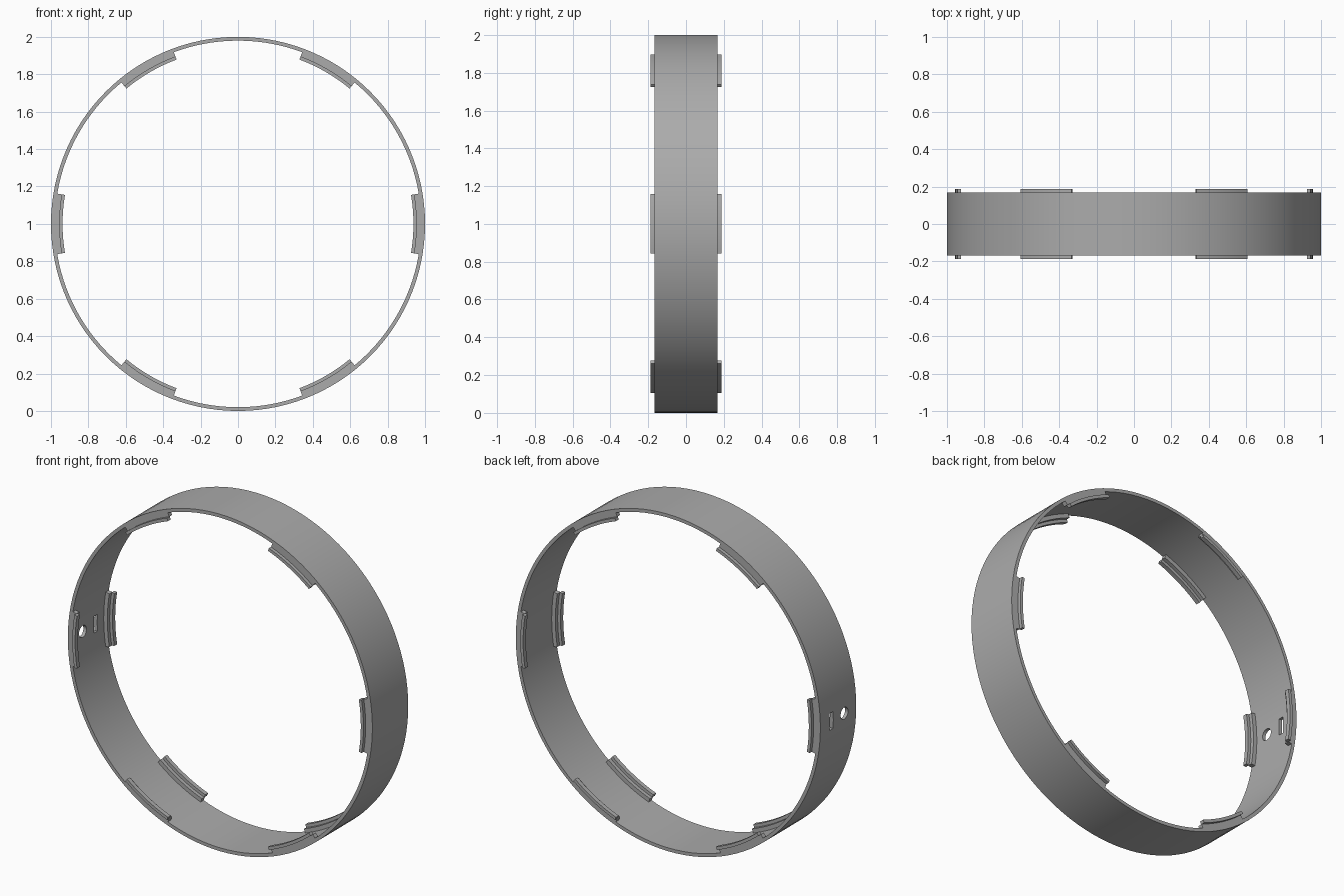
import bpy, bmesh, math
from mathutils import Matrix

if "Cube" in bpy.data.objects:
    bpy.data.objects.remove(bpy.data.objects["Cube"], do_unlink=True)

HALF = 0.168          # half depth of the band
CENTRE = 1.0          # height of the ring axis

grey = bpy.data.materials.new("grey metal")
grey.use_nodes = True
grey.diffuse_color = (0.41, 0.41, 0.41, 1)
grey.node_tree.nodes["Principled BSDF"].inputs["Base Color"].default_value = (0.41, 0.41, 0.41, 1)


def sweep(name, profile, start, end, steps):
    """Sweep a closed (radius, y) profile around the ring axis, degrees."""
    closed = end - start >= 360
    bm = bmesh.new()
    rows = []
    for i in range(steps if closed else steps + 1):
        a = math.radians(start + (end - start) * i / steps)
        rows.append([bm.verts.new((r * math.cos(a), y, CENTRE + r * math.sin(a)))
                     for r, y in profile])
    n = len(profile)
    for i in range(steps):
        p, q = rows[i], rows[(i + 1) % len(rows)]
        for k in range(n):
            m = (k + 1) % n
            bm.faces.new((p[k], p[m], q[m], q[k]))
    if not closed:
        bm.faces.new(rows[0])
        bm.faces.new(rows[-1][::-1])
    bmesh.ops.recalc_face_normals(bm, faces=bm.faces)
    return finish(name, bm)


def finish(name, bm):
    mesh = bpy.data.meshes.new(name)
    bm.to_mesh(mesh)
    bm.free()
    mesh.materials.append(grey)
    obj = bpy.data.objects.new(name, mesh)
    bpy.context.collection.objects.link(obj)
    return obj


def smooth(obj):
    bpy.ops.object.select_all(action="DESELECT")
    obj.select_set(True)
    bpy.context.view_layer.objects.active = obj
    bpy.ops.object.shade_smooth_by_angle(angle=math.radians(30))


# Thin band
band = sweep("band", [(1, -HALF), (1, HALF), (0.98, HALF), (0.98, -HALF)], 0, 360, 120)

# Round hole and upright slot through one side of the band
bm = bmesh.new()
bmesh.ops.create_cone(bm, cap_ends=True, segments=32, radius1=0.035, radius2=0.035, depth=0.2,
                      matrix=Matrix.Translation((-0.99, -0.057, CENTRE))
                      @ Matrix.Rotation(math.pi / 2, 4, "Y"))
hole = finish("hole_cutter", bm)
bm = bmesh.new()
bmesh.ops.create_cube(bm, size=1, matrix=Matrix.Translation((-0.99, 0.063, CENTRE))
                      @ Matrix.Diagonal((0.2, 0.032, 0.1, 1)))
slot = finish("slot_cutter", bm)

bpy.context.view_layer.objects.active = band
for cutter in (hole, slot):
    mod = band.modifiers.new(cutter.name, "BOOLEAN")
    mod.operation = "DIFFERENCE"
    mod.solver = "EXACT"
    mod.object = cutter
    bpy.ops.object.modifier_apply(modifier=mod.name)
    bpy.data.objects.remove(cutter, do_unlink=True)
smooth(band)

# Six pairs of stepped clips: a foot on the band and a lip past its edge
CLIP = [(0.985, 0.14), (0.956, 0.14), (0.956, 0.162), (0.938, 0.162),
        (0.938, 0.188), (0.956, 0.188), (0.956, HALF), (0.985, HALF)]
for side, label in ((-1, "front"), (1, "back")):
    for i in range(6):
        profile = [(r, side * y) for r, y in CLIP]
        smooth(sweep(f"{label}_clip_{i + 1}", profile, i * 60 - 9.5, i * 60 + 9.5, 8))
